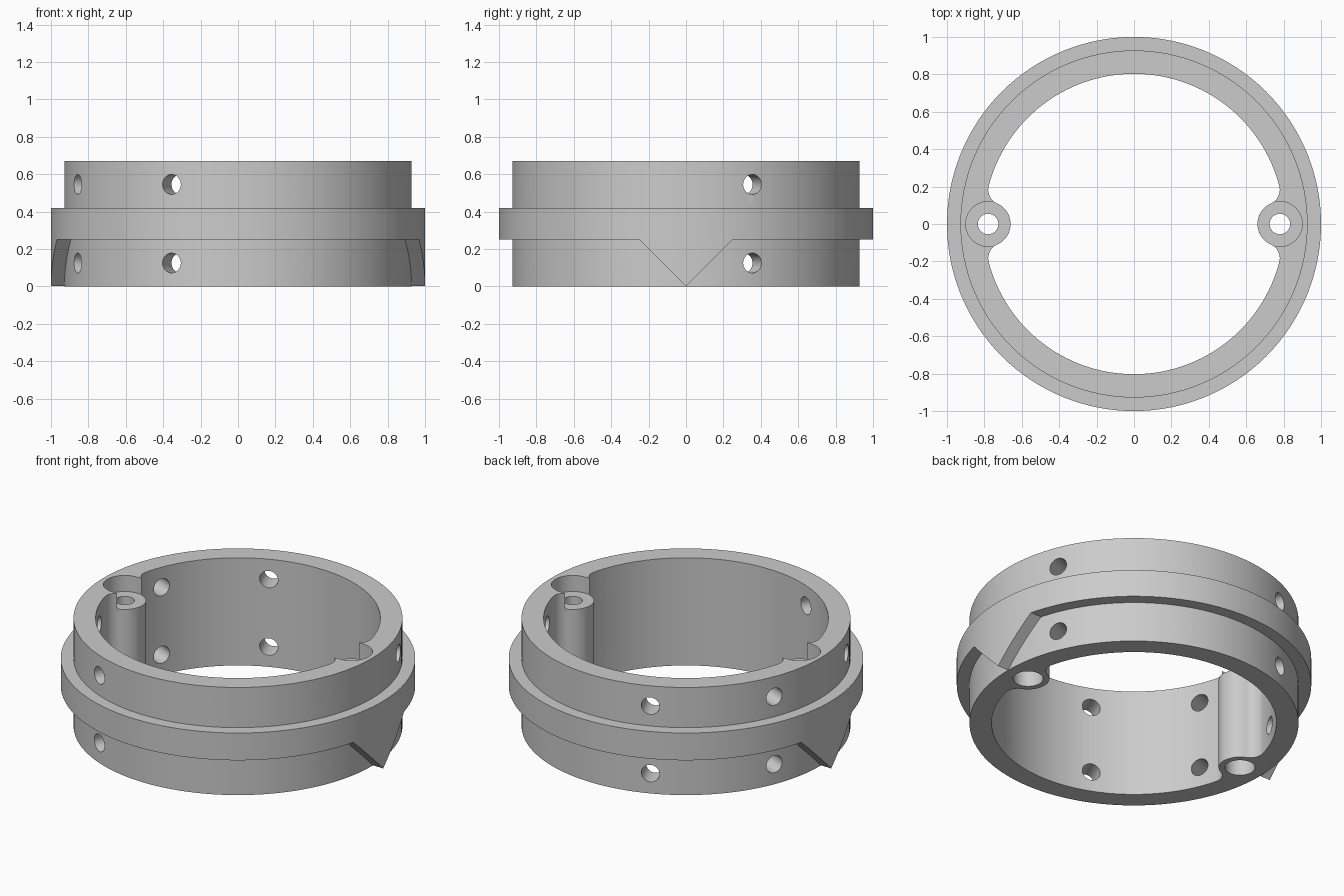
import bpy, bmesh, math
from mathutils import Matrix, Vector

if "Cube" in bpy.data.objects:
    bpy.data.objects.remove(bpy.data.objects["Cube"])

TAU = 2 * math.pi
SEG = 128


def prism(name, pts, z0, z1, matrix=None):
    """Extrude a closed 2D outline from z0 to z1."""
    bm = bmesh.new()
    face = bm.faces.new([bm.verts.new((x, y, z0)) for x, y in pts])
    ext = bmesh.ops.extrude_face_region(bm, geom=[face])
    top = [v for v in ext["geom"] if isinstance(v, bmesh.types.BMVert)]
    bmesh.ops.translate(bm, verts=top, vec=(0, 0, z1 - z0))
    if matrix:
        bm.transform(matrix)
    bmesh.ops.recalc_face_normals(bm, faces=bm.faces)
    mesh = bpy.data.meshes.new(name)
    bm.to_mesh(mesh)
    bm.free()
    obj = bpy.data.objects.new(name, mesh)
    bpy.context.collection.objects.link(obj)
    return obj


def circle(r, n, cx=0.0):
    return [(cx + r * math.cos(TAU * i / n), r * math.sin(TAU * i / n)) for i in range(n)]


def arc(c, r, a0, a1, n):
    return [(c[0] + r * math.cos(a0 + (a1 - a0) * i / n),
             c[1] + r * math.sin(a0 + (a1 - a0) * i / n)) for i in range(n + 1)]


def combine(target, tool, operation):
    """Apply a boolean and discard the tool."""
    mod = target.modifiers.new("cut", "BOOLEAN")
    mod.operation, mod.solver, mod.object = operation, "EXACT", tool
    bpy.context.view_layer.objects.active = target
    bpy.ops.object.modifier_apply(modifier=mod.name)
    bpy.data.objects.remove(tool, do_unlink=True)


# Outer flange with a pointed tab left hanging on each side
ring = prism("collar_ring", circle(1.0, SEG), 0, 0.42)
notch = [(-1.2, -0.1), (1.2, -0.1), (1.2, 0.25), (0.25, 0.25),
         (0, 0.001), (-0.25, 0.25), (-1.2, 0.25)]
along_x = Matrix(((0, 0, 1, 0), (1, 0, 0, 0), (0, 1, 0, 0), (0, 0, 0, 1)))
combine(ring, prism("notch_cutter", notch, -1.2, 1.2, along_x), "DIFFERENCE")

# Main wall
combine(ring, prism("wall", circle(0.928, SEG), 0, 0.67), "UNION")

# Bore outline that leaves two filleted screw bosses
R, BX, BR, F = 0.803, 0.78, 0.12, 0.08
fx = ((R - F) ** 2 + BX ** 2 - (BR + F) ** 2) / (2 * BX)
fy = math.sqrt((R - F) ** 2 - fx ** 2)
ring_angle = math.atan2(fy, fx)
boss_angle = math.atan2(fy, fx - BX)
half = arc((BX, 0), BR, math.pi, boss_angle, 14)
half += arc((fx, fy), F, boss_angle - math.pi, ring_angle - TAU + TAU, 12)[1:]
half += arc((0, 0), R, ring_angle, math.pi / 2, 28)[1:]
quarter2 = [(-x, y) for x, y in reversed(half[:-1])]
upper = half + quarter2
lower = [(x, -y) for x, y in reversed(upper[1:-1])]
combine(ring, prism("bore_cutter", upper + lower, -0.2, 0.9), "DIFFERENCE")

# Boss recess, screw hole and wider lower socket on each side
for s in (1, -1):
    slot = arc((BX, 0), BR, -math.pi / 2, math.pi / 2, 24) + [(0.6, BR), (0.6, -BR)]
    slot = [(s * x, y) for x, y in slot]
    combine(ring, prism("recess_cutter", slot, 0.57, 0.9), "DIFFERENCE")
    combine(ring, prism("screw_cutter", circle(0.055, 32, s * BX), -0.2, 0.9), "DIFFERENCE")
    combine(ring, prism("socket_cutter", circle(0.085, 32, s * BX), -0.2, 0.2), "DIFFERENCE")

# Two rows of eight radial holes
for z in (0.545, 0.125):
    for k in range(8):
        a = math.radians(22.5 + 45 * k)
        turn = Vector((math.cos(a), math.sin(a), 0)).to_track_quat("Z", "Y").to_matrix().to_4x4()
        place = Matrix.Translation((0, 0, z)) @ turn
        combine(ring, prism("hole_cutter", circle(0.053, 32), 0.6, 1.2, place), "DIFFERENCE")

# Colour and shading
grey = bpy.data.materials.new("plain grey")
grey.diffuse_color = (0.6, 0.6, 0.6, 1)
grey.use_nodes = True
grey.node_tree.nodes["Principled BSDF"].inputs["Base Color"].default_value = grey.diffuse_color
ring.data.materials.clear()
ring.data.materials.append(grey)
for p in ring.data.polygons:
    p.material_index = 0
bpy.ops.object.select_all(action="DESELECT")
ring.select_set(True)
bpy.context.view_layer.objects.active = ring
bpy.ops.object.shade_smooth_by_angle(angle=math.radians(30))
